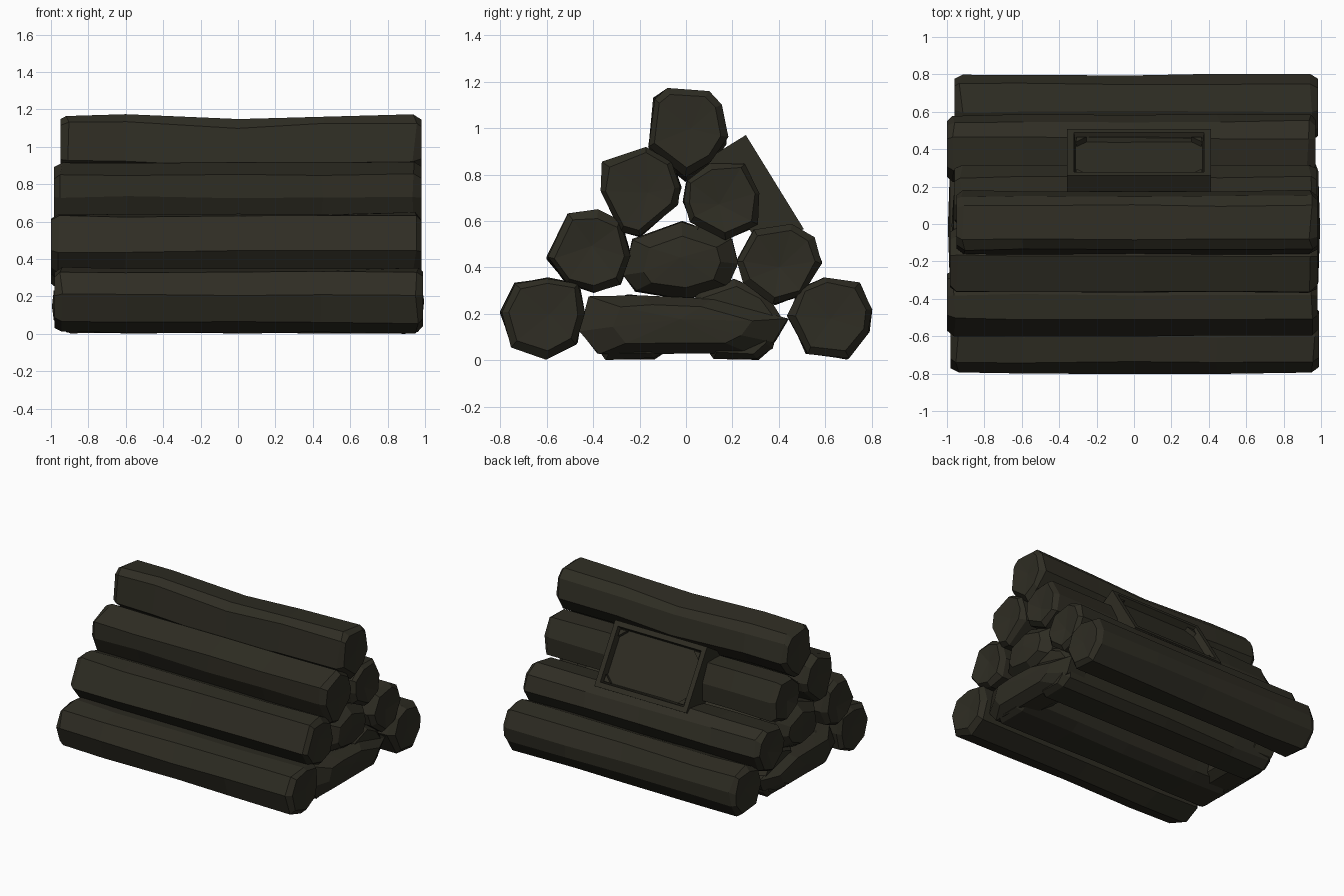
import bpy, bmesh, random
from mathutils import Vector, Matrix

if "Cube" in bpy.data.objects:
    bpy.data.objects.remove(bpy.data.objects["Cube"])

random.seed(4)
wood = bpy.data.materials.new("dark olive wood")
wood.diffuse_color = (0.028, 0.026, 0.017, 1)
wood.use_nodes = True
wood.node_tree.nodes["Principled BSDF"].inputs["Base Color"].default_value = wood.diffuse_color


def finish(bm, name):
    bmesh.ops.recalc_face_normals(bm, faces=bm.faces)
    me = bpy.data.meshes.new(name)
    bm.to_mesh(me)
    bm.free()
    me.materials.append(wood)
    ob = bpy.data.objects.new(name, me)
    bpy.context.collection.objects.link(ob)
    return ob


def log(name, profile, x0, x1, mids=(-0.6, 0.0, 0.45), sag=0.0, jitter=0.006,
        end_scale=0.84, chamfer=0.035, dome=0.0):
    """Faceted log along x: (y, z) profile, uneven stations, chamfered ends."""
    cy = sum(p[0] for p in profile) / len(profile)
    cz = sum(p[1] for p in profile) / len(profile)
    stations = [(x0, end_scale), (x0 + chamfer, 0.985)]
    stations += [(m, 0.99) for m in mids]
    stations += [(x1 - chamfer, 1.0), (x1, end_scale)]
    bm = bmesh.new()
    rings = []
    for x, s in stations:
        drop = sag * max(0, 1 - abs(x) / 0.6)
        ring = []
        for y, z in profile:
            j = lambda k: random.uniform(-k, k)
            ring.append(bm.verts.new((
                min(max(x + (j(0.012) if s > 0.9 else 0), x0), x1),
                cy + (y - cy) * s + j(jitter),
                max(0.0, cz + (z - cz) * s + j(jitter) - drop))))
        rings.append(ring)
    n = len(profile)
    for a, b in zip(rings, rings[1:]):
        for i in range(n):
            bm.faces.new((a[i], a[(i + 1) % n], b[(i + 1) % n], b[i]))
    # hewn ends: fans around an off-centre point
    for ring, x in ((rings[0], x0 + dome), (rings[-1], x1 - dome)):
        c = bm.verts.new((x, cy + random.uniform(-.03, .03), cz + random.uniform(-.03, .03)))
        for i in range(n):
            bm.faces.new((ring[i], ring[(i + 1) % n], c))
    return finish(bm, name)


# outer logs, profiles in (y, z)
log("bottom_front_log", [(-.8, .21), (-.74, .33), (-.6, .355), (-.46, .33),
    (-.44, .2), (-.47, .07), (-.6, .005), (-.75, .06)], -.98, .99, dome=.01)
log("bottom_back_log", [(.44, .19), (.49, .31), (.6, .355), (.75, .33),
    (.8, .22), (.79, .12), (.7, .005), (.52, .03)], -.96, .985, dome=.01)
log("second_front_log", [(-.6, .44), (-.51, .63), (-.38, .645), (-.28, .6),
    (-.24, .45), (-.28, .33), (-.4, .29), (-.52, .33)], -1.0, .98, dome=.02)
log("second_back_log", [(.22, .43), (.29, .56), (.46, .59), (.55, .53),
    (.585, .42), (.5, .28), (.38, .24), (.25, .34)], -1.0, .97, dome=.02)
log("third_front_log", [(-.37, .73), (-.36, .85), (-.17, .92), (-.06, .86),
    (-.02, .75), (-.04, .67), (-.2, .53), (-.28, .55)], -.985, .98, dome=.01)
log("third_back_log", [(0, .77), (.1, .85), (.25, .85), (.32, .72),
    (.31, .58), (.17, .52), (.02, .6), (-.01, .68)], -.96, .975, dome=.02)
log("top_log", [(-.16, .92), (-.14, 1.13), (-.08, 1.17), (.1, 1.155),
    (.15, 1.1), (.18, .96), (.11, .86), (0, .79)], -.95, .98, sag=.025, dome=.01)

# inner logs, mostly hidden
log("bottom_inner_front_log", [(-.43, .13), (-.4, .24), (-.25, .28), (-.06, .26),
    (-.01, .16), (-.06, .05), (-.14, .005), (-.35, .005)], -.93, .93)
log("bottom_inner_back_log", [(.0, .17), (.05, .29), (.21, .35), (.34, .29),
    (.41, .18), (.37, .05), (.31, .005), (.12, .005)], -.93, .93)
log("second_inner_log", [(-.2, .38), (-.19, .48), (-.06, .58), (.06, .58),
    (.17, .48), (.17, .38), (.06, .28), (-.06, .28)], -.92, .92)

# flat end chunks wedged between the logs at both ends
LOW = [(-.46, .13), (-.42, .27), (-.2, .275), (.12, .265), (.44, .18),
       (.38, .08), (.28, .03), (-.38, .03)]
HIGH = [(-.27, .37), (-.23, .52), (-.02, .6), (.2, .52), (.23, .42),
        (.18, .32), (0, .26), (-.22, .3)]
for side, flip in (("right", 1), ("left", -1)):
    for name, prof, x in (("low", LOW, .985), ("high", HIGH, .965)):
        ob = log(f"{name}_{side}_end_chunk", prof, .7, x, mids=(),
                 end_scale=.66, chamfer=.07, dome=-.01)
        if flip < 0:
            ob.data.transform(Matrix.Diagonal((-1, 1, 1, 1)))
            ob.data.flip_normals()

# framed panel leaning on the back slope
down = Vector((0, .525, -.851))
out = Vector((0, .851, .525))
W, H, T = .77, .476, .2
place = Matrix((Vector((1, 0, 0)), down, out)).transposed().to_4x4()
place.translation = Vector((.027, .383, .768))
bm = bmesh.new()
bmesh.ops.create_cube(bm, size=1, matrix=Matrix.Translation((0, 0, -T / 2)) @
                      Matrix.Diagonal((W, H, T, 1)))
bm.normal_update()
face = max(bm.faces, key=lambda f: f.calc_center_median().z)
bmesh.ops.inset_region(bm, faces=[face], thickness=.052, depth=0)
bmesh.ops.inset_region(bm, faces=[face], thickness=.012, depth=-.05)
bm.transform(place)
finish(bm, "panel_frame")

# small corner braces inside the frame
for i, (sx, sy) in enumerate(((1, 1), (1, -1), (-1, 1), (-1, -1))):
    bm = bmesh.new()
    cx, cy = sx * (W / 2 - .05), sy * (H / 2 - .05)
    tri = ((cx, cy), (cx - sx * .055, cy), (cx, cy - sy * .05))
    lo, hi = [[bm.verts.new((x, y, z)) for x, y in tri] for z in (-.055, -.018)]
    bm.faces.new(lo)
    bm.faces.new(hi)
    for k in range(3):
        bm.faces.new((lo[k], lo[(k + 1) % 3], hi[(k + 1) % 3], hi[k]))
    bm.transform(place)
    finish(bm, f"corner_brace_{i + 1}")
